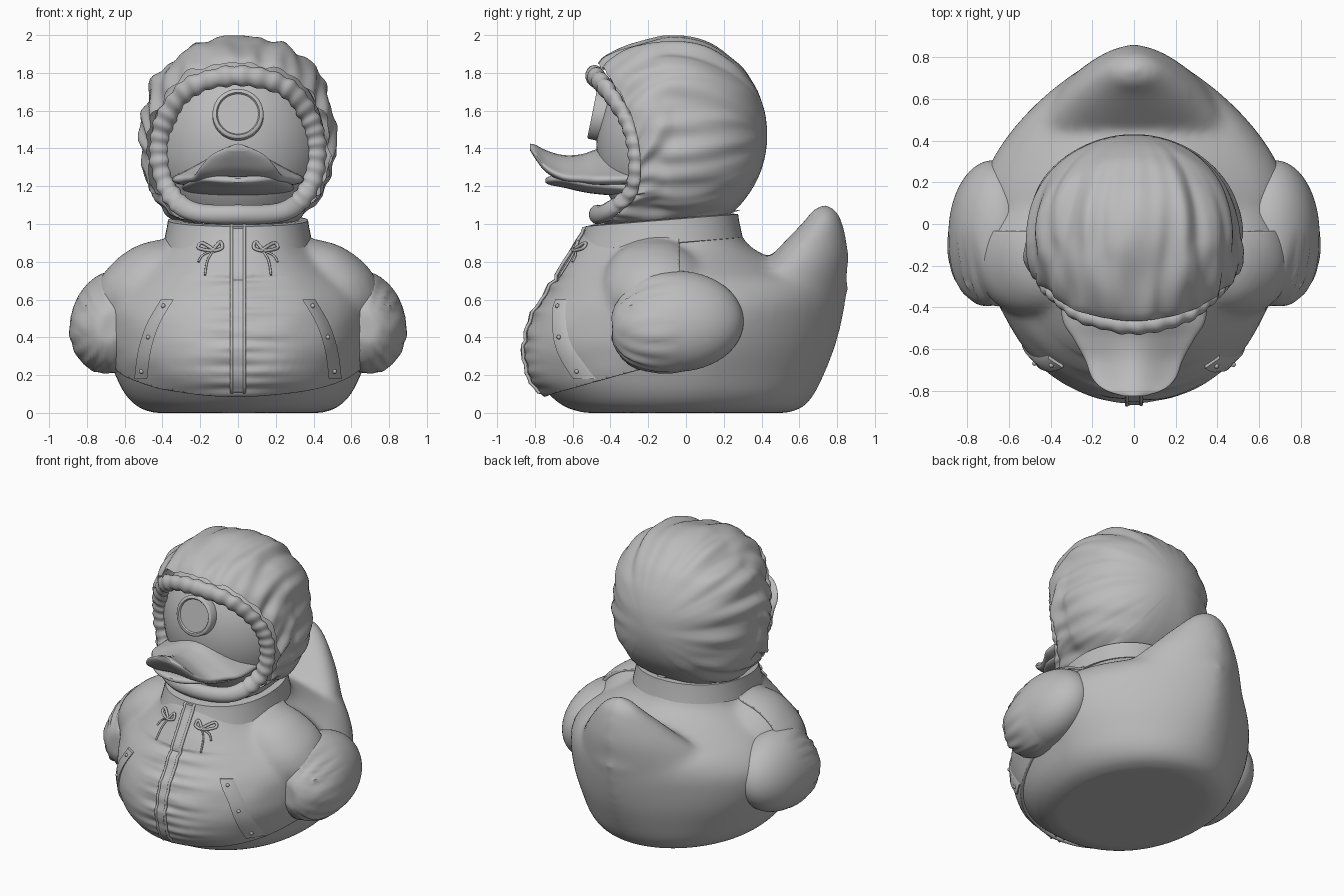
import bpy, bmesh, math
from math import sin, cos, pi
from mathutils import Vector, Matrix, noise
from mathutils.bvhtree import BVHTree

if "Cube" in bpy.data.objects:
    bpy.data.objects.remove(bpy.data.objects["Cube"])

grey = bpy.data.materials.new("matte grey")
grey.use_nodes = True
grey.diffuse_color = (0.5, 0.5, 0.5, 1)
grey.node_tree.nodes["Principled BSDF"].inputs["Base Color"].default_value = (0.5, 0.5, 0.5, 1)


def add(name, bm, fix=True):
    if fix:
        bmesh.ops.recalc_face_normals(bm, faces=bm.faces)
    me = bpy.data.meshes.new(name)
    bm.to_mesh(me)
    bm.free()
    for p in me.polygons:
        p.use_smooth = True
    me.set_sharp_from_angle(angle=math.radians(50))
    me.materials.append(grey)
    ob = bpy.data.objects.new(name, me)
    bpy.context.collection.objects.link(ob)
    return ob


def spline(keys, steps, closed=False):
    """Smooth points of any dimension through the keys."""
    n, out = len(keys), []
    pick = (lambda i: keys[i % n]) if closed else (lambda i: keys[min(max(i, 0), n - 1)])
    for i in range(n if closed else n - 1):
        for j in range(steps):
            t = j / steps
            out.append([b + t * (c - a + t * (2*a - 5*b + 4*c - d + t * (3*(b - c) + d - a))) / 2
                        for a, b, c, d in zip(pick(i - 1), pick(i), pick(i + 1), pick(i + 2))])
    return out if closed else out + [list(keys[-1])]


def loft(bm, rings, caps=(True, True), loop=False):
    rows = [[bm.verts.new(p) for p in r] for r in rings]
    pairs = list(zip(rows, rows[1:])) + ([(rows[-1], rows[0])] if loop else [])
    for a, b in pairs:
        for i in range(len(a)):
            j = (i + 1) % len(a)
            bm.faces.new((a[i], a[j], b[j], b[i]))
    if not loop:
        for cap, row in zip(caps, (rows[0], rows[-1])):
            if cap:
                bm.faces.new(row)


def power(v, n):
    return math.copysign(abs(v) ** (2 / n), v)


def egg(z, front, back, w, mid, n_back=1.5, slope=0, count=64):
    """Horizontal ring, rounder at the front than at the back."""
    ring = []
    for k in range(count):
        a = 2 * pi * k / count
        n = n_back if sin(a) > 0 else 2.2
        y = mid + power(sin(a), n) * ((back - mid) if sin(a) > 0 else (mid - front))
        ring.append((w * power(cos(a), n), y, z + slope * y))
    return ring


def ball(bm, centre, radii, tilt=0, seg=40):
    m = Matrix.Translation(centre) @ Matrix.Rotation(tilt, 4, 'Y') @ Matrix.Diagonal((*radii, 1))
    return bmesh.ops.create_uvsphere(bm, u_segments=seg, v_segments=seg // 2, radius=1, matrix=m)["verts"]


def tube(name, points, radius, closed=False):
    cu = bpy.data.curves.new(name, 'CURVE')
    cu.dimensions, cu.bevel_depth, cu.bevel_resolution = '3D', radius, 2
    cu.use_fill_caps = True
    sp = cu.splines.new('POLY')
    sp.points.add(len(points) - 1)
    for p, co in zip(sp.points, points):
        p.co = (*co, 1)
    sp.use_cyclic_u = closed
    cu.materials.append(grey)
    bpy.context.collection.objects.link(bpy.data.objects.new(name, cu))


# Body: rounded trunk, upturned tail and shoulders fused into one skin
bm = bmesh.new()
trunk = [(0, -.54, .54, .45, 0, 2), (.03, -.64, .62, .53, 0, 2), (.1, -.73, .68, .6, .03, 1.9),
         (.2, -.82, .73, .65, .07, 1.75), (.35, -.84, .79, .71, .12, 1.6), (.5, -.8, .83, .735, .15, 1.5),
         (.6, -.74, .845, .715, .15, 1.5), (.7, -.68, .84, .63, .13, 1.5), (.78, -.63, .55, .51, .05, 1.7),
         (.88, -.57, .34, .38, -.03, 1.9), (.98, -.5, .28, .35, -.05, 2)]
loft(bm, [egg(*k) for k in spline(trunk, 3)])
tail = [(.5, .3, .8, .46, .42), (.65, .32, .84, .46, .42), (.75, .38, .855, .4, .49), (.83, .45, .86, .33, .57),
        (.92, .535, .85, .25, .64), (1.02, .63, .825, .155, .72), (1.075, .67, .795, .09, .735),
        (1.1, .71, .76, .03, .735)]
loft(bm, [egg(*k, 1.7) for k in spline(tail, 4)])
for s in (1, -1):
    ball(bm, (s * .48, -.16, .67), (.3, .27, .2), s * .6)
body = add("body", bm)
mod = body.modifiers.new("fuse", 'REMESH')
mod.mode, mod.voxel_size = 'VOXEL', 0.022
mod = body.modifiers.new("soften", 'SMOOTH')
mod.factor, mod.iterations = 0.5, 18
fused = bpy.data.meshes.new_from_object(body.evaluated_get(bpy.context.evaluated_depsgraph_get()))
body.modifiers.clear()
body.data = fused
for p in fused.polygons:
    p.use_smooth = True

# Jacket: front of the body skin, raised and gathered along the zip
bm = bmesh.new()
bm.from_mesh(fused)
for co, no in (((0, -.74, .1), (0, .27, -1)), ((0, -.04, 0), (0, 1, 0))):
    geom = bm.verts[:] + bm.edges[:] + bm.faces[:]
    bmesh.ops.bisect_plane(bm, geom=geom, plane_co=co, plane_no=no, clear_outer=True)
bmesh.ops.subdivide_edges(bm, edges=bm.edges[:], cuts=1, use_grid_fill=True)
bm.normal_update()
shift = []
for v in bm.verts:
    x, y, z = v.co
    gather = math.exp(-(x / .2) ** 2) if z < .72 else 0
    fold = noise.noise((x * 2, 3, z * 22)) * .022 * gather + noise.noise((x * 4, y * 4, z * 9)) * .006
    shift.append(v.normal * (.016 + fold))
for v, d in zip(bm.verts, shift):
    v.co += d
jacket = add("jacket", bm, False)
mod = jacket.modifiers.new("cloth", 'SOLIDIFY')
mod.thickness, mod.offset = 0.03, -1

# Collar band
bm = bmesh.new()
loft(bm, [egg(z, -.575 + d * 1.8, .30 - d, .395 - d, -.12, 2.1, .08)
          for z, d in ((.9, .02), (.905, 0), (1.0, .02), (1.03, .024), (1.035, .05))])
collar = add("collar", bm)

# Hood: swept from the face opening back to a rounded crown
half = [(0, -.485, 1.785), (.25, -.43, 1.725), (.38, -.32, 1.56), (.415, -.265, 1.38),
        (.375, -.28, 1.19), (.25, -.41, 1.07), (0, -.47, 1.05)]
rim = [Vector(p) for p in spline(half + [(-x, y, z) for x, y, z in half[-2:0:-1]], 16, True)]
N = len(rim)
hub = Vector((0, -.06, 1.47))
rings = []
for j in range(44):
    u = j / 43 * 2
    ring = []
    for k, r in enumerate(rim):
        a = 2 * pi * k / N
        out = Vector((sin(a), 0, cos(a)))
        boxy = 2.3 if cos(a) > 0 else 2.3 - .35 * cos(a)
        wide = hub + Vector((.518 * power(sin(a), boxy), 0, .52 * power(cos(a), boxy - .1)))
        if u < 1:
            edge = r + out * (.07 if cos(a) > -.5 else .05) + Vector((0, .02, 0))
            p = edge.lerp(wide, sin(u * pi / 2) ** .65)
            p.y = edge.y + (wide.y - edge.y) * u
            fade = 1
        else:
            b = (u - 1) * pi / 2 * .985
            p = hub + (wide - hub) * cos(b)
            p.y = hub.y + .49 * sin(b)
            fade = cos(b) ** 3
        crease = noise.noise((out.x * 6, u * 1.3, out.z * 6)) * .036 * fade
        crease += noise.noise((p.x, p.y * 2, p.z * 10)) * .016
        p += out * crease * (1 if cos(a) > -.85 else .3)
        ring.append(p)
    rings.append(ring)
bm = bmesh.new()
loft(bm, rings, (False, True))
hood = add("hood", bm)

# Ruffled roll around the face opening, plain under the chin
rings = []
for k, r in enumerate(rim):
    a = 2 * pi * k / N
    out = Vector((sin(a), 0, cos(a)))
    side = Vector((0, -1, 0))
    ruffle = .005 * sin(k * 2 * pi * 36 / N) + .006 * noise.noise((out.x * 5, 0, out.z * 5))
    rad = .052 + (ruffle if cos(a) > -.75 else 0)
    rings.append([r + (out * cos(t) + side * sin(t) * .85) * rad for t in [2 * pi * i / 14 for i in range(14)]])
bm = bmesh.new()
loft(bm, rings, loop=True)
add("hood_roll", bm)

# Face
bm = bmesh.new()
ball(bm, (0, -.05, 1.42), (.46, .425, .5), seg=56)
add("face", bm)


def bill(name, keys):
    """Arched bill with a flatter underside, built from sections along y."""
    rings = []
    for y, w, z, drop, th in spline(keys, 5):
        ring = []
        for i in range(40):
            a = 2 * pi * i / 40
            x = cos(a)
            arch = (1 - cos(x * pi)) / 2
            if sin(a) < 0:
                arch = .65 + .35 * arch
            ring.append((w * x, y, z - drop * arch + th * power(sin(a), 2.4)))
        rings.append(ring)
    bm = bmesh.new()
    loft(bm, rings)
    add(name, bm)


bill("upper_bill", [(-.25, .35, 1.36, .12, .05), (-.45, .345, 1.35, .115, .05), (-.55, .29, 1.325, .085, .045),
                    (-.65, .235, 1.325, .075, .04), (-.74, .2, 1.355, .06, .035), (-.795, .14, 1.39, .03, .028),
                    (-.825, .05, 1.41, .01, .015)])
bill("lower_bill", [(-.25, .3, 1.19, 0, .05), (-.5, .28, 1.2, -.01, .045), (-.65, .21, 1.215, -.02, .035),
                    (-.72, .13, 1.225, -.01, .025), (-.745, .04, 1.23, 0, .01)])

# Round forehead lens with raised rim
place = Matrix.Translation((0, -.475, 1.58)) @ Matrix.Rotation(pi / 2 - .2, 4, 'X')
profile = [(.135, -.06), (.135, .014), (.128, .022), (.115, .022), (.108, .012), (.02, .012)]
bm = bmesh.new()
loft(bm, [[place @ Vector((r * cos(t), r * sin(t), h)) for t in [2 * pi * i / 48 for i in range(48)]]
          for r, h in profile])
add("lens", bm)

# Sleeved wings: rounded behind, gathered to a cuff in front
for s, side in ((1, "left"), (-1, "right")):
    bm = bmesh.new()
    for v in ball(bm, (s * .675, -.05, .485), (.21, .355, .27), s * -.25, 72):
        x, y, z = v.co
        dx, dz = x - s * .675, z - .485
        front = max(0, min(1, (-.02 - y) / .3))
        a = math.atan2(dz, dx * s)
        fold = .06 * front * noise.noise((cos(a) * 5, y * 2.5, sin(a) * 5)) * min(1, math.hypot(dx, dz) / .15)
        swell = 1 + .07 * front + fold * 3
        v.co = (s * .675 + dx * swell, max(y, -.39 + fold * .5), .485 + dz * swell - .03 * front)
    add(side + "_wing", bm)

# Surfaces that the trim lies on
trees = []
for ob in (jacket, collar, hood):
    b = bmesh.new()
    b.from_mesh(ob.data)
    trees.append(BVHTree.FromBMesh(b))
    b.free()


def on_cloth(x, z, lift=0.0):
    hits = [t.ray_cast((x, -3, z), (0, 1, 0))[0] for t in trees]
    return Vector((x, min((h.y for h in hits if h), default=-.5) - lift, z))


def strip(name, path, width, lift):
    bm = bmesh.new()
    rings = []
    for x, z in path:
        a, b = on_cloth(x - width, z), on_cloth(x + width, z)
        up, down = Vector((0, -lift, 0)), Vector((0, .03, 0))
        rings.append([a + down, a + up, b + up, b + down])
    loft(bm, rings)
    add(name, bm)


# Zip placket with two piped edges
zs = [.085 + .99 * i / 40 for i in range(41)]
strip("zip_placket", [(0, z) for z in zs], .028, .012)
for s in (1, -1):
    tube("zip_piping", [on_cloth(s * .034, z, .01) for z in zs], .009)

# Pockets, studs, toggles and drawstring bows
for s in (1, -1):
    path = spline([(s * .375, .6), (s * .45, .47), (s * .495, .33), (s * .515, .18)], 6)
    strip("pocket_welt", path, .034, .016)
    for x, z in path[2::7]:
        bm = bmesh.new()
        ball(bm, on_cloth(x, z, .016), (.012, .012, .012), seg=12)
        add("pocket_stud", bm)
    bm = bmesh.new()
    ball(bm, on_cloth(s * .25, 1.04, .005), (.032, .02, .032), seg=20)
    add("toggle", bm)
    ring = [on_cloth(s * .25, 1.04, .02) + Vector((cos(t), 0, sin(t))) * .024
            for t in [2 * pi * i / 16 for i in range(16)]]
    tube("toggle_ring", ring, .007, True)
    knot = (s * .13, .86)
    for dx, dz in ((.06, .04), (-.035, .045)):
        x, z = knot
        pts = [(x, z), (x + s * dx, z + dz), (x + s * dx * 1.3, z + dz * .3)]
        tube("bow_loop", [on_cloth(*p, .015) for p in spline(pts, 5, True)], .009, True)
    for dx, dz in ((.08, -.06), (.045, -.13)):
        pts = spline([knot, (knot[0] + s * dx * .7, knot[1] + dz * .4), (knot[0] + s * dx, knot[1] + dz)], 4)
        tube("drawstring_end", [on_cloth(*p, .01) for p in pts], .006)
